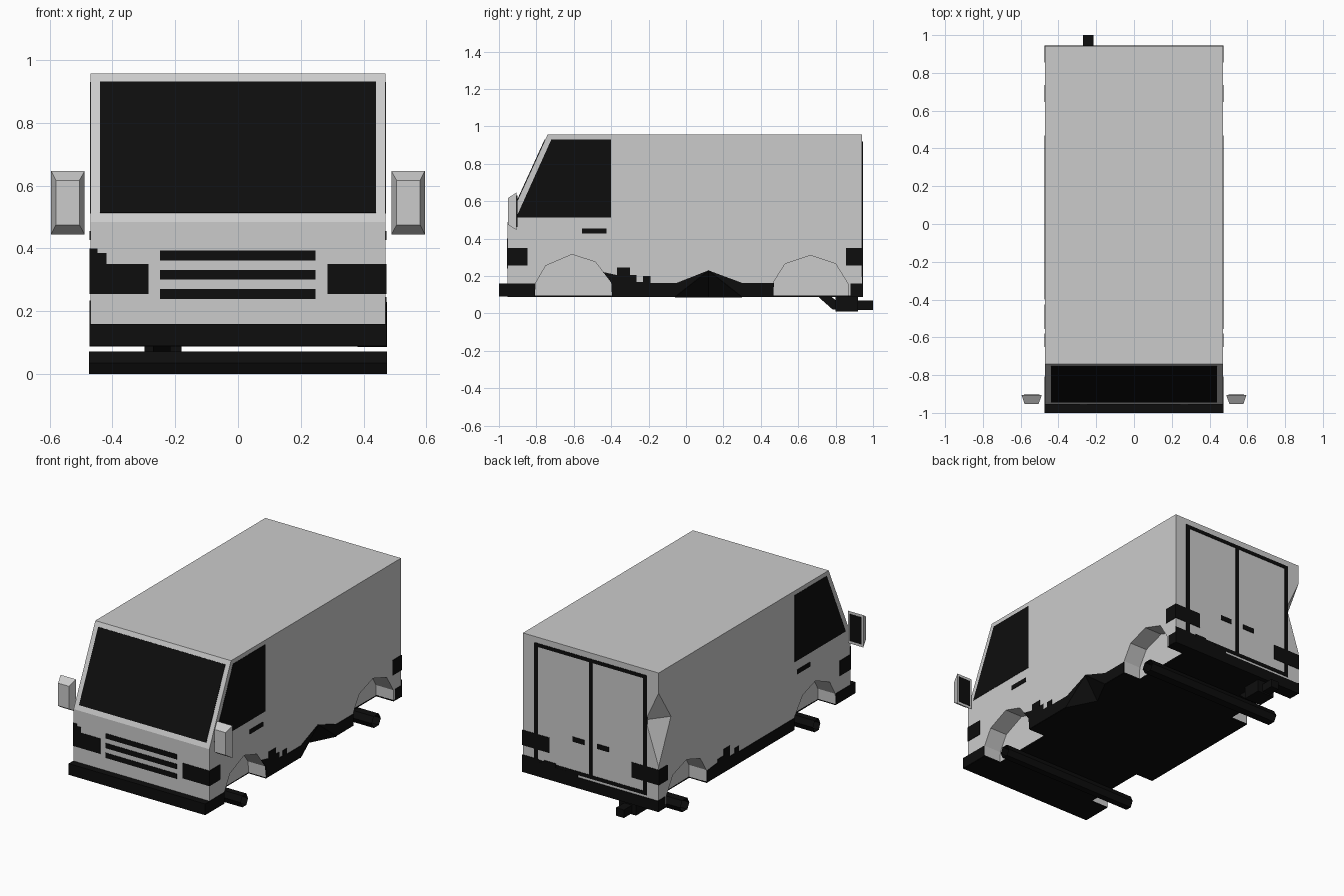
import bpy, bmesh
from mathutils import Vector as V

black = bpy.data.materials.new("black_trim")
black.diffuse_color = (0.004, 0.004, 0.004, 1)


def finish(name, bm, mat):
    bmesh.ops.recalc_face_normals(bm, faces=bm.faces)
    me = bpy.data.meshes.new(name)
    bm.to_mesh(me)
    bm.free()
    ob = bpy.data.objects.new(name, me)
    bpy.context.collection.objects.link(ob)
    if mat:
        me.materials.append(mat)
    return ob


def prism(name, pts, vec, mat=black):
    """Polygon of 3D points swept along vec."""
    bm = bmesh.new()
    f = bm.faces.new([bm.verts.new(p) for p in pts])
    r = bmesh.ops.extrude_face_region(bm, geom=[f])
    vs = [g for g in r["geom"] if isinstance(g, bmesh.types.BMVert)]
    bmesh.ops.translate(bm, verts=vs, vec=vec)
    return finish(name, bm, mat)


def side(name, yz, x, depth, mat=black):
    return prism(name, [(x, y, z) for y, z in yz], (depth, 0, 0), mat)


def box(name, x0, x1, y0, y1, z0, z1, mat=black):
    return side(name, [(y0, z0), (y1, z0), (y1, z1), (y0, z1)], x0, x1 - x0, mat)


def hull(name, pts, mat=None):
    bm = bmesh.new()
    for p in pts:
        bm.verts.new(p)
    bmesh.ops.convex_hull(bm, input=bm.verts[:])
    return finish(name, bm, mat)


def dent_cutter(p, q, a, b):
    """Wedge that folds an edge p-q inwards along the crease a-b."""
    p, q, a, b = V(p), V(q), V(a), V(b)
    m, d = (a + b) / 2, (a - b) * 0.6
    return hull("dent_cutter", [a + d, b - d, p + (p - m) * 0.6, q + (q - m) * 0.6])


def cut(ob, cutters):
    bpy.context.view_layer.objects.active = ob
    for c in cutters:
        m = ob.modifiers.new("cut", "BOOLEAN")
        m.operation, m.solver, m.object = "DIFFERENCE", "EXACT", c
        bpy.ops.object.modifier_apply(modifier=m.name)


W, Z0 = 0.47, 0.095

# body shell and floor
body = side("body", [(-0.955, Z0), (-0.955, 0.485), (-0.74, 0.957), (0.942, 0.957), (0.942, Z0)],
            -W, 2 * W, None)
floor = box("floor", -W, W, -0.955, 0.942, 0.088, 0.097)

# wheel wells cut from both sides
arches = [
    [(-0.81, 0.0), (-0.805, 0.16), (-0.75, 0.255), (-0.61, 0.315), (-0.485, 0.275), (-0.4, 0.165), (-0.39, 0.0)],
    [(0.465, 0.0), (0.47, 0.17), (0.53, 0.265), (0.665, 0.31), (0.8, 0.265), (0.865, 0.16), (0.87, 0.0)],
]
wells = [side("wheel_well_cutter", a, s * 0.35, s * 0.2) for a in arches for s in (-1, 1)]

# crumpled rear corner and sill
corner = dent_cutter((-W, 0.942, 0.83), (-W, 0.942, 0.37), (-0.38, 0.942, 0.64), (-W, 0.82, 0.64))
sill_ends = [(0.473, -0.06, 0.088), (0.473, 0.3, 0.088)]
crease = [(0.473, 0.12, 0.23), (0.38, 0.12, 0.088)]
sill = dent_cutter(*sill_ends, *crease)

# sill trim with jagged wear along both sides
worn_right = [(-0.46, 0.225), (-0.37, 0.205), (-0.37, 0.245), (-0.3, 0.245), (-0.3, 0.205), (-0.265, 0.205),
              (-0.265, 0.168), (-0.23, 0.168), (-0.23, 0.2), (-0.19, 0.2), (-0.19, 0.163)]
worn_left = [(0.15, 0.163), (0.15, 0.2), (0.19, 0.2), (0.19, 0.168), (0.24, 0.168), (0.24, 0.235),
             (0.3, 0.235), (0.3, 0.195), (0.36, 0.195), (0.36, 0.175), (0.47, 0.163)]
trim_r = side("sill_trim_right", [(-0.46, 0.09)] + worn_right +
              [(-0.05, 0.163), (0.12, 0.23), (0.3, 0.163), (0.5, 0.163), (0.5, 0.09)], 0.467, 0.006)
trim_l = side("sill_trim_left", [(-0.42, 0.09), (-0.42, 0.163)] + worn_left + [(0.5, 0.163), (0.5, 0.09)],
              -0.467, -0.006)

cut(body, wells + [corner, sill])
cut(floor, wells + [sill])
cut(trim_r, wells + [sill])
cut(trim_l, wells)
for c in wells + [corner, sill]:
    bpy.data.objects.remove(c)
for i, e in enumerate(sill_ends):
    prism(f"sill_dent_{i}", [e] + crease, (0.002, 0, -0.002))

# bumpers
box("front_bumper", -0.473, 0.473, -1.0, -0.95, 0.09, 0.16)
box("rear_bumper", -0.473, 0.473, 0.938, 0.946, 0.088, 0.155)
prism("rear_bumper_wear", [(x, 0.941, z) for x, z in [
    (0.473, 0.15), (0.473, 0.195), (0.36, 0.195), (0.36, 0.18), (0.32, 0.18), (0.32, 0.2), (0.24, 0.2),
    (0.24, 0.175), (0.17, 0.175), (0.17, 0.19), (0.09, 0.19), (0.09, 0.15)]], (0, 0.005, 0))

# parts repeated on both sides
for s, n in ((-1, "left"), (1, "right")):
    box(f"front_bumper_wrap_{n}", s * 0.467, s * 0.473, -0.96, -0.808, 0.09, 0.16)
    box(f"rear_bumper_wrap_{n}", s * 0.467, s * 0.473, 0.88, 0.944, 0.09, 0.16)
    for lamp, y, dy in (("headlight", -0.958, 0.11), ("tail_light", 0.945, -0.09)):
        box(f"{lamp}_{n}", s * 0.285, s * 0.473, y, y + dy * 0.05, 0.255, 0.35)
        box(f"{lamp}_wrap_{n}", s * 0.467, s * 0.473, y, y + dy, 0.255, 0.35)
    side(f"side_window_{n}", [(-0.908, 0.512), (-0.72, 0.93), (-0.402, 0.93), (-0.402, 0.512)],
         s * 0.467, s * 0.005)
    box(f"door_handle_{n}", s * 0.467, s * 0.473, -0.555, -0.425, 0.427, 0.455)
    # wing mirror with tapered housing
    hull(f"mirror_{n}", [(s * x, -0.905, z) for x in (0.488, 0.595) for z in (0.445, 0.647)] +
         [(s * x, -0.952, z) for x in (0.505, 0.58) for z in (0.475, 0.617)])
    box(f"mirror_glass_{n}", s * 0.5, s * 0.583, -0.906, -0.902, 0.462, 0.63)
    # rear doors
    box(f"rear_door_seam_{n}", s * 0.365, s * 0.39, 0.94, 0.945, 0.17, 0.92)
    box(f"rear_door_handle_{n}", s * 0.045, s * 0.125, 0.94, 0.946, 0.37, 0.4)

box("rear_door_seam_middle", -0.012, 0.012, 0.94, 0.945, 0.17, 0.92)
box("rear_door_seam_top", -0.39, 0.39, 0.94, 0.945, 0.898, 0.92)
box("rear_door_seam_bottom", -0.39, 0.39, 0.94, 0.945, 0.17, 0.192)
box("headlight_wear_outer", -0.473, -0.448, -0.958, -0.95, 0.34, 0.4)
box("headlight_wear_inner", -0.45, -0.418, -0.958, -0.95, 0.34, 0.385)

# windscreen lying on the sloped front
slope = lambda z: -0.955 + (z - 0.485) * 0.215 / 0.472
prism("windscreen", [(x, slope(z), z) for x, z in
                     [(-0.44, 0.513), (0.44, 0.513), (0.44, 0.93), (-0.44, 0.93)]], (0, -0.003, 0.001))

# grille slots
for i in range(3):
    z = 0.24 + i * 0.061
    box(f"grille_bar_{i}", -0.248, 0.246, -0.958, -0.95, z, z + 0.031)

# open-ended six-sided axles
for n, y, r in (("front_axle", -0.615, 0.036), ("rear_axle", 0.69, 0.045)):
    bm = bmesh.new()
    ring = [(-1, 0), (-0.55, 1), (0.55, 1), (1, 0), (0.55, -1), (-0.55, -1)]
    a, b = [[bm.verts.new((x, y + u * r, 0.036 + v * 0.036)) for u, v in ring] for x in (-0.475, 0.475)]
    for i in range(6):
        bm.faces.new((a[i - 1], a[i], b[i], b[i - 1]))
    finish(n, bm, black)

# exhaust
side("exhaust_pipe", [(0.7, 0.095), (0.785, 0.02), (0.84, 0.02), (0.84, 0.07), (0.8, 0.07), (0.77, 0.095)],
     -0.27, 0.055)
box("muffler", -0.298, -0.18, 0.8, 0.92, 0.01, 0.09)
box("tail_pipe", -0.27, -0.215, 0.9, 1.0, 0.018, 0.068)
